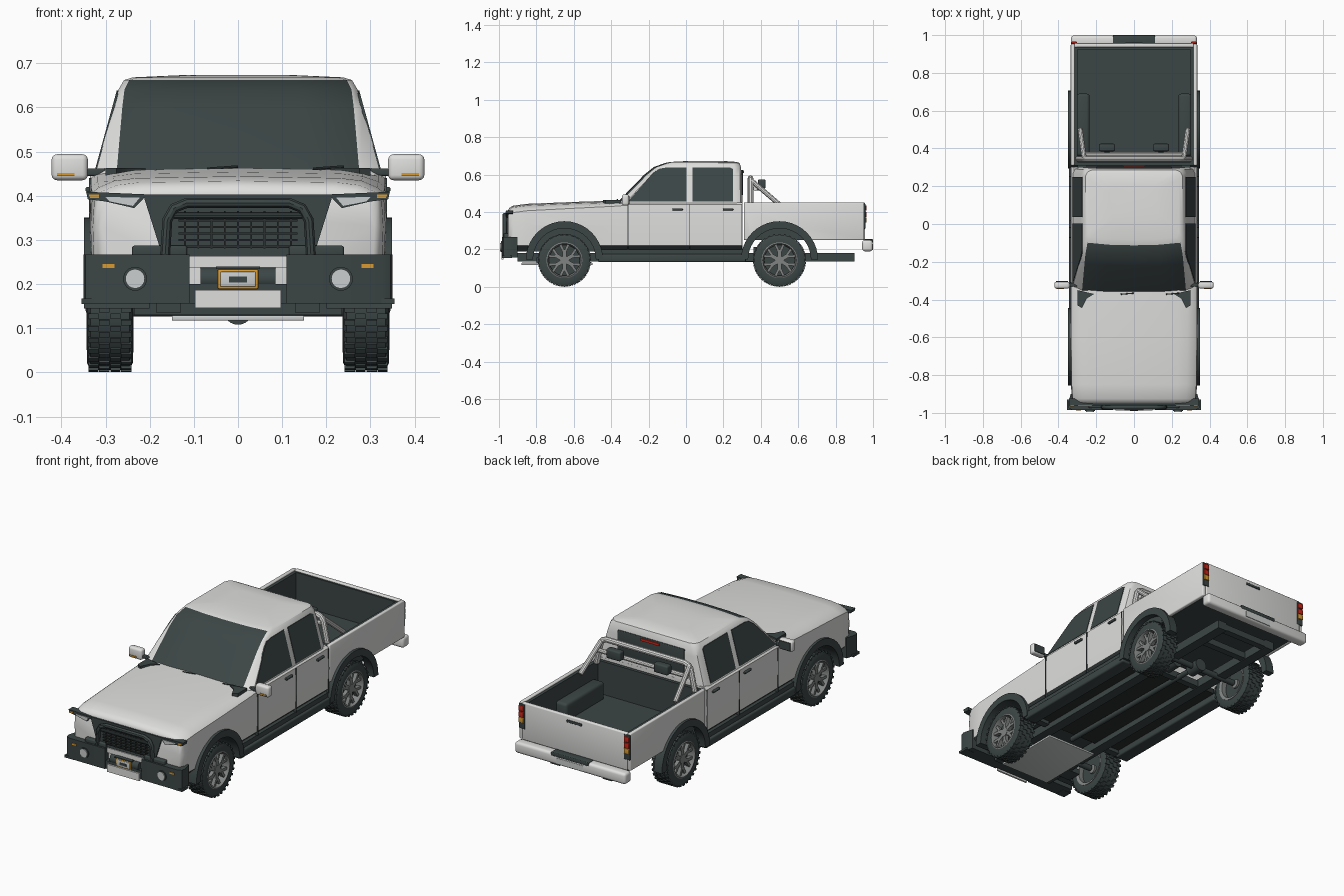
import bpy, bmesh
from math import sin, cos, pi, radians
from mathutils import Matrix, Vector

if "Cube" in bpy.data.objects:
    bpy.data.objects.remove(bpy.data.objects["Cube"])


def material(name, r, g, b):
    m = bpy.data.materials.new(name)
    m.use_nodes = True
    m.diffuse_color = (r, g, b, 1)
    m.node_tree.nodes["Principled BSDF"].inputs["Base Color"].default_value = (r, g, b, 1)
    return m


white = material("white paint", .74, .74, .73)
dark = material("dark trim", .045, .06, .06)
black = material("black underside", .025, .03, .03)
grey = material("wheel grey", .22, .23, .23)
lens = material("pale lens", .6, .62, .62)
red = material("red lamp", .6, .02, .01)
amber = material("amber lamp", .7, .33, .03)


# ---- helpers ----
def shade(obj):
    bpy.ops.object.select_all(action='DESELECT')
    obj.select_set(True)
    bpy.context.view_layer.objects.active = obj
    bpy.ops.object.shade_smooth_by_angle(angle=radians(35))


def finish(name, bm, mats, mirror=False):
    bmesh.ops.recalc_face_normals(bm, faces=bm.faces)
    mesh = bpy.data.meshes.new(name)
    bm.to_mesh(mesh)
    bm.free()
    obj = bpy.data.objects.new(name, mesh)
    bpy.context.collection.objects.link(obj)
    for m in (mats if isinstance(mats, list) else [mats]):
        mesh.materials.append(m)
    shade(obj)
    if mirror:
        obj.modifiers.new("Mirror", 'MIRROR').use_mirror_merge = False
    return obj


def add_cube(bm, size, matrix):
    bmesh.ops.create_cube(bm, size=1, matrix=matrix @ Matrix.Diagonal((*size, 1)))


def box(name, x, y, z, mat, bevel=0, mirror=False):
    bm = bmesh.new()
    size = [b - a for a, b in (x, y, z)]
    add_cube(bm, size, Matrix.Translation([(a + b) / 2 for a, b in (x, y, z)]))
    if bevel:
        bmesh.ops.bevel(bm, geom=bm.edges[:], offset=bevel, segments=3, profile=.5, affect='EDGES')
    return finish(name, bm, mat, mirror)


def loft_mesh(rings, cyclic=False):
    bm = bmesh.new()
    rows = [[bm.verts.new(p) for p in ring] for ring in rings]
    n = len(rows[0])
    pairs = list(zip(rows, rows[1:])) + ([(rows[-1], rows[0])] if cyclic else [])
    for a, b in pairs:
        for i in range(n):
            bm.faces.new((a[i], a[(i + 1) % n], b[(i + 1) % n], b[i]))
    if not cyclic:
        bm.faces.new(rows[0])
        bm.faces.new(rows[-1])
    return bm


def prism(name, points, axis, a, b, mat, mirror=False):
    place = {'x': lambda p, d: (d, p[0], p[1]), 'y': lambda p, d: (p[0], d, p[1]),
             'z': lambda p, d: (p[0], p[1], d)}[axis]
    bm = loft_mesh([[place(p, d) for p in points] for d in (a, b)])
    return finish(name, bm, mat, mirror)


def lathe(name, profile, centre, mat, mirror=False, steps=40):
    rings = []
    for i in range(steps):
        t = 2 * pi * i / steps
        rings.append([Vector(centre) + Vector((x, r * cos(t), r * sin(t))) for x, r in profile])
    return finish(name, loft_mesh(rings, True), mat, mirror)


def rod(name, a, b, radius, mat, mirror=False, steps=24):
    a, b = Vector(a), Vector(b)
    bm = bmesh.new()
    turn = (b - a).to_track_quat('Z', 'Y').to_matrix().to_4x4()
    bmesh.ops.create_cone(bm, cap_ends=True, segments=steps, radius1=radius, radius2=radius,
                          depth=(b - a).length, matrix=Matrix.Translation((a + b) / 2) @ turn)
    return finish(name, bm, mat, mirror)


def tube(name, points, radius, mat):
    curve = bpy.data.curves.new(name, 'CURVE')
    curve.dimensions = '3D'
    curve.bevel_depth, curve.bevel_resolution, curve.use_fill_caps = radius, 3, True
    spline = curve.splines.new('POLY')
    spline.points.add(len(points) - 1)
    for sp, p in zip(spline.points, points):
        sp.co = (*p, 1)
    temp = bpy.data.objects.new(name, curve)
    bm = bmesh.new()
    bm.from_mesh(temp.to_mesh())
    bpy.data.objects.remove(temp)
    return finish(name, bm, mat)


def cut(obj, cutter):
    mod = obj.modifiers.new("Arches", 'BOOLEAN')
    mod.object, mod.operation, mod.solver = cutter, 'DIFFERENCE', 'EXACT'
    bpy.context.view_layer.update()
    done = bpy.data.meshes.new_from_object(obj.evaluated_get(bpy.context.evaluated_depsgraph_get()))
    obj.modifiers.clear()
    obj.data = done
    shade(obj)


def mirrored_path(half):
    return half + [(-x, y, z) for x, y, z in reversed(half)]


AXLES = {"front": -.65, "rear": .5}
HUB = .142

# ---- lower body with hood, cab base and wheel arches ----
def section(y, hw, shoulder, top):
    half = [(0, .19), (hw - .03, .19), (hw, .22), (hw + .004, .33), (hw, shoulder),
            (hw - .015, shoulder + .012), (hw - .05, top), (hw - .1, top + .006), (0, top + .01)]
    return [(x, y, z) for x, z in half + [(-x, z) for x, z in half[-2:0:-1]]]


stations = [(-.952, .305, .378, .398), (-.945, .316, .388, .412), (-.925, .325, .397, .424), (-.85, .33, .407, .434),
            (-.6, .333, .42, .444), (-.36, .333, .432, .452), (-.3, .333, .44, .452), (.302, .333, .44, .452)]
bm = loft_mesh([section(*s) for s in stations])
bmesh.ops.recalc_face_normals(bm, faces=bm.faces)
for f in bm.faces:
    f.material_index = int(f.normal.z < -.5)
body = finish("lower_body", bm, [white, dark])
bed_sides = [box("bed_side_" + n, sorted((s * .314, s * .335)), (.31, .953), (.25, .452), [white, dark], .006)
             for n, s in (("left", 1), ("right", -1))]

bm = bmesh.new()
for y in AXLES.values():
    for s in (1, -1):
        bmesh.ops.create_cone(bm, cap_ends=True, segments=40, radius1=.19, radius2=.19, depth=.22,
                              matrix=Matrix.Translation((s * .31, y, .145)) @ Matrix.Rotation(pi / 2, 4, 'Y'))
for f in bm.faces:
    f.material_index = 1
cutter = finish("arch_cutter", bm, [white, dark])
cutter.hide_render = True
for panel in (body, *bed_sides):
    cut(panel, cutter)
bpy.data.objects.remove(cutter)

# ---- cab with windscreen faces ----
def cab_ring(z, front, rear, hw, inset):
    half = [(0, front - .008), (hw * .5, front - .005), (hw - inset, front + .006), (hw, front + .035),
            (hw, rear - .035), (hw - .012, rear - .01), (hw - .035, rear), (0, rear)]
    return [(x, y, z) for x, y in half + [(-x, y) for x, y in half[-2:0:-1]]]


levels = [(.44, -.37, .302, .326, .05), (.6, -.215, .298, .282, .02), (.64, -.165, .294, .271, .014),
          (.662, -.105, .286, .258, .012), (.668, -.075, .27, .238, .012), (.673, .02, .2, .13, .02)]
bm = loft_mesh([cab_ring(*l) for l in levels])
for f in bm.faces:
    c = f.calc_center_median()
    across = max(abs(v.co.x) for v in f.verts) - min(abs(v.co.x) for v in f.verts)
    if c.z < .661 and c.y < -.1 and across > .08:
        f.material_index = 1
finish("cab", bm, [white, dark])


def cab_side(z):
    return .326 - .275 * (z - .44)


def side_window(name, points):
    bm = loft_mesh([[(cab_side(z) + d, y, z) for y, z in points] for d in (-.004, .003)])
    finish(name, bm, dark, True)


side_window("front_side_window", [(-.312, .455), (-.178, .606), (-.145, .631), (-.11, .637), (.002, .638), (.002, .455)])
side_window("rear_side_window", [(.036, .455), (.036, .638), (.235, .638), (.25, .63), (.25, .455)])
box("rear_window", (-.2, .2), (.28, .304), (.49, .626), dark, .004)
box("high_brake_lamp", (-.055, .055), (.28, .31), (.609, .622), red)
prism("cowl_corner", [(.21, -.37), (.3, -.35), (.3, -.43), (.275, -.445), (.25, -.395)], 'z', .43, .463, dark, True)
for x in (-.07, .17):
    rod("wiper", (x, -.372, .461), (x + .07, -.366, .466), .003, dark, steps=8)

# ---- door seams, handles, sills, flares ----
for y in (-.31, .02, .298):
    box("door_seam", (.32, .3375), (y - .002, y + .002), (.2, .44), dark, mirror=True)
for y in (-.045, .225):
    box("door_handle", (.325, .345), (y - .028, y + .028), (.408, .42), dark, .004, True)
box("sill_step", (.27, .345), (-.47, .32), (.132, .175), dark, .008, True)
box("sill_cover", (.25, .332), (-.46, .31), (.17, .2), dark, mirror=True)
for name, y in AXLES.items():
    arc = [(y + r * cos(t), .145 + r * sin(t)) for r, turn in ((.206, 1), (.168, -1))
           for t in [pi * i / 20 for i in range(21)][::turn]]
    prism(name + "_flare", arc, 'x', .2 if y < 0 else .3, .349, dark, True)

# ---- wheels ----
for name, y in AXLES.items():
    hub = Vector((.29, y, HUB))
    lathe(name + "_tyre", [(-.05, .09), (-.052, .12), (-.044, .137), (.044, .137), (.052, .12), (.05, .09)],
          hub, dark, True)
    bm = bmesh.new()
    for i in range(60):
        turn = Matrix.Translation(hub) @ Matrix.Rotation(2 * pi * i / 60, 4, 'X')
        for x in ((-.037, .013) if i % 2 else (-.013, .037)):
            add_cube(bm, (.023, .012, .01), turn @ Matrix.Translation((x, 0, .1365)))
    finish(name + "_tread", bm, dark, True)
    lathe(name + "_rim", [(.05, .097), (.053, .09), (.03, .082), (-.048, .082), (-.053, .097)], hub, grey, True)
    rod(name + "_brake_disc", hub - Vector((.02, 0, 0)), hub + Vector((.012, 0, 0)), .086, dark, True)
    rod(name + "_hub", hub - Vector((.03, 0, 0)), hub + Vector((.042, 0, 0)), .024, grey, True)
    bm = bmesh.new()
    for i in range(6):
        turn = Matrix.Translation(hub) @ Matrix.Rotation(2 * pi * i / 6, 4, 'X')
        add_cube(bm, (.02, .022, .04), turn @ Matrix.Translation((.03, 0, .036)))
        for s in (-1, 1):
            fork = Matrix.Translation((.031, s * -.013, .066)) @ Matrix.Rotation(s * .45, 4, 'X')
            add_cube(bm, (.02, .014, .044), turn @ fork)
    finish(name + "_spokes", bm, grey, True)
    rod(name + "_axle", (-.25, y, HUB), (.25, y, HUB), .016, dark)
rod("rear_differential", (0, .46, HUB), (0, .54, HUB), .034, dark)

# ---- cargo bed ----
box("bed_floor", (-.315, .315), (.31, .94), (.25, .268), dark)
box("bed_liner", (.298, .316), (.315, .94), (.26, .444), dark, mirror=True)
box("bed_front_wall", (-.315, .315), (.31, .328), (.25, .446), dark)
box("wheel_box", (.235, .305), (.36, .69), (.26, .36), dark, .015, True)
box("tailgate", (-.316, .316), (.935, .957), (.25, .452), white, .006)
box("tailgate_liner", (-.3, .3), (.925, .938), (.26, .444), dark)
box("tailgate_handle", (-.045, .045), (.95, .961), (.418, .432), dark, .003)
box("tail_lamp_frame", (.297, .334), (.947, .959), (.31, .445), dark, .003, True)
for z, colour in ((.407, red), (.373, red), (.343, amber)):
    box("tail_lamp", (.302, .332), (.95, .965), (z, z + .029), colour, .003, True)

# ---- sports bar ----
tube("sports_hoop", mirrored_path([(.295, .345, .44), (.27, .345, .555), (.257, .345, .574), (.235, .345, .581)]), .015, white)
tube("sports_crossbar", [(-.27, .37, .525), (.27, .37, .525)], .012, white)
for s in (1, -1):
    tube("sports_leg", [(s * .264, .35, .568), (s * .285, .5, .44)], .013, white)
box("bar_lamp", (.1, .185), (.385, .425), (.525, .575), dark, .008, True)
box("bar_lamp_bracket", (.13, .155), (.375, .4), (.515, .54), dark, mirror=True)

# ---- mirrors ----
box("mirror", (.34, .422), (-.342, -.305), (.435, .494), white, .012, True)
box("mirror_glass", (.35, .414), (-.308, -.302), (.443, .486), dark, mirror=True)
box("mirror_arm", (.3, .35), (-.332, -.312), (.445, .462), dark, .004, True)
box("mirror_indicator", (.37, .41), (-.345, -.33), (.445, .452), amber, mirror=True)

# ---- front face ----
prism("grille_surround", [(-.215, .403), (.215, .403), (.17, .26), (-.17, .26)], 'y', -.96, -.93, dark)
for i in range(6):
    box("grille_slat", (-.135, .135), (-.968, -.95), (.282 + i * .015, .287 + i * .015), black)
for i in range(-4, 5):
    box("grille_rib", (i * .03 - .002, i * .03 + .002), (-.966, -.95), (.28, .365), black)
prism("headlamp", [(.205, .403), (.344, .409), (.34, .392), (.3, .387), (.235, .372)], 'y', -.962, -.925, dark, True)
prism("headlamp_lens", [(.222, .396), (.3, .397), (.29, .387), (.238, .377)], 'y', -.965, -.96, lens, True)
prism("headlamp_indicator", [(.315, .403), (.338, .403), (.335, .395), (.315, .395)], 'y', -.965, -.96, amber, True)
box("front_valance", (-.11, .11), (-.965, -.93), (.238, .264), white)

# ---- front bumper, winch and bull bar ----
prism("bumper_wing", [(.11, -.985), (.325, -.985), (.345, -.975), (.35, -.955), (.335, -.9), (.11, -.9)],
      'z', .156, .267, dark, True)
box("bumper_step", (.115, .24), (-.975, -.92), (.26, .287), dark, .005, True)
box("bumper_base", (-.12, .12), (-.978, -.9), (.156, .2), dark)
box("bumper_lip", (.3, .354), (-.985, -.93), (.155, .167), dark, mirror=True)
rod("winch_drum", (-.085, -.955, .212), (.085, -.955, .212), .026, dark)
box("winch_frame", (-.046, .046), (-.984, -.96), (.189, .233), amber, .003)
box("winch_plate", (-.04, .04), (-.987, -.975), (.194, .228), lens, .003)
box("winch_slot", (-.02, .02), (-.989, -.98), (.204, .217), dark)
box("winch_cover", (-.05, .05), (-.987, -.95), (.234, .24), dark)
box("number_plate", (-.097, .097), (-.987, -.977), (.146, .187), white)
rod("fog_lamp_ring", (.233, -.95, .212), (.233, -.99, .212), .027, dark, True)
rod("fog_lamp", (.233, -.95, .212), (.233, -.995, .212), .022, lens, True)
box("bumper_marker", (.28, .307), (-.988, -.97), (.236, .245), amber, mirror=True)
tube("bull_bar", mirrored_path([(.165, -.97, .265), (.16, -.97, .345), (.145, -.97, .372), (.115, -.97, .384)]), .012, dark)
tube("bull_bar_rail", [(-.16, -.97, .355), (.16, -.97, .355)], .007, dark)

# ---- rear bumper ----
box("rear_bumper", (-.333, .333), (.942, .998), (.19, .25), white, .014)
box("bumper_tread", (-.112, .112), (.955, 1), (.235, .255), dark, .004)
box("rear_plate", (-.08, .08), (.99, 1), (.198, .23), lens)

# ---- underside ----
box("floor_pan", (-.27, .27), (-.47, .32), (.165, .192), black)
box("frame_rail", (.13, .185), (-.9, .9), (.135, .182), dark, mirror=True)
for y in (.34, .72, .88):
    box("cross_member", (-.16, .16), (y - .018, y + .018), (.14, .175), dark)
box("front_crossbar", (-.235, .235), (-.8, -.72), (.13, .158), dark)
box("skid_plate", (-.15, .15), (-.88, -.5), (.117, .129), lens, .003)
rod("drive_shaft", (0, -.5, .155), (0, .5, .145), .014, dark)
rod("muffler", (.075, .36, .18), (.075, .44, .18), .032, dark)
